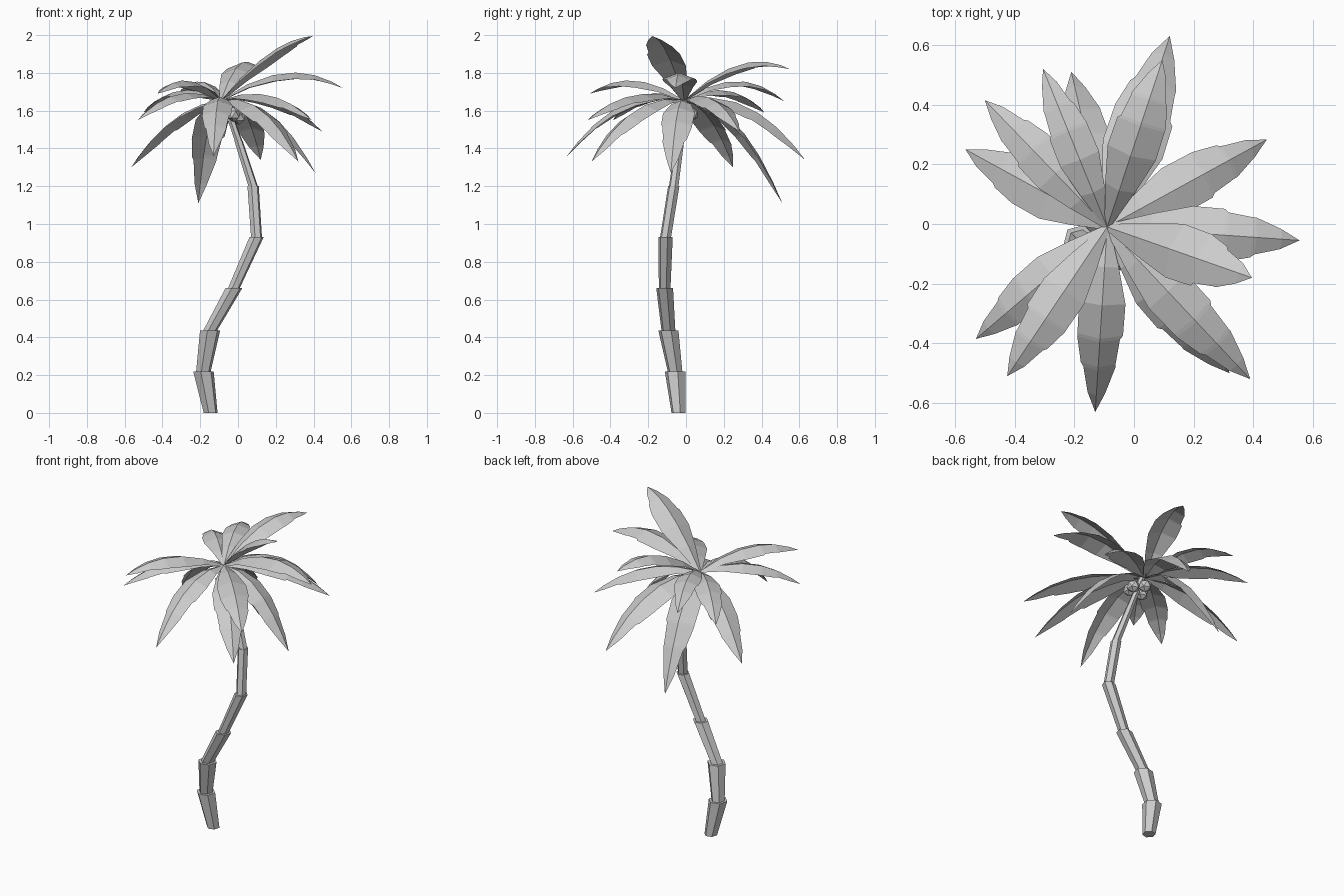
import bpy, bmesh, math
from mathutils import Vector

if "Cube" in bpy.data.objects:
    bpy.data.objects.remove(bpy.data.objects["Cube"])


def make_object(name, verts, faces):
    mesh = bpy.data.meshes.new(name)
    mesh.from_pydata(verts, [], faces)
    mesh.update()
    bm = bmesh.new()
    bm.from_mesh(mesh)
    bmesh.ops.recalc_face_normals(bm, faces=bm.faces)
    bm.to_mesh(mesh)
    bm.free()
    obj = bpy.data.objects.new(name, mesh)
    bpy.context.collection.objects.link(obj)
    return obj


# Trunk: stacked six-sided segments, each flaring at its top
joints = [(-.145, -.04, 0), (-.183, -.058, .22), (-.148, -.093, .435),
          (-.022, -.113, .66), (.098, -.108, .93), (.08, -.065, 1.2),
          (.003, -.032, 1.44), (-.07, -.015, 1.65)]
base_radius = [.038, .04, .038, .032, .03, .026, .021]
top_radius = [.056, .055, .046, .039, .031, .023, .019]
SIDES = 6
for i in range(len(joints) - 1):
    a, b = Vector(joints[i]), Vector(joints[i + 1])
    verts = []
    for c, r in ((a, base_radius[i]), (b, top_radius[i])):
        for k in range(SIDES):
            t = math.tau * (k + .25) / SIDES
            verts.append(c + Vector((r * math.cos(t), r * math.sin(t), 0)))
    faces = [(k, (k + 1) % SIDES, SIDES + (k + 1) % SIDES, SIDES + k) for k in range(SIDES)]
    faces += [tuple(range(SIDES)), tuple(range(SIDES, 2 * SIDES))]
    make_object(f"trunk_segment_{i + 1}", verts, faces)

# Fronds: roof-shaped leaves arching from the crown (tip x, y, z, arch height, half width)
fronds = [
    (.12, .63, 1.34, 1.74, .105), (.095, .55, 1.82, 1.95, .085),
    (.445, .283, 1.49, 1.745, .085), (.555, -.055, 1.72, 1.91, .09),
    (.395, -.18, 1.995, 1.98, .095), (.39, -.52, 1.55, 1.76, .085),
    (.32, -.50, 1.33, 1.71, .09), (-.13, -.63, 1.36, 1.75, .078),
    (-.425, -.51, 1.69, 1.845, .08), (-.53, -.385, 1.55, 1.77, .075),
    (-.565, .25, 1.30, 1.63, .085), (-.50, .415, 1.59, 1.79, .075),
    (.41, -.08, 1.27, 1.70, .085), (-.305, .52, 1.65, 1.86, .07),
    (-.21, .51, 1.11, 1.68, .09)]
# Stations along the leaf: position, left width, right width (with small torn notches)
stations = [(0, .12, .12), (.2, .62, .62), (.4, 1, 1), (.58, .98, .98), (.6, .98, .86),
            (.74, .76, .74), (.76, .64, .74), (.9, .38, .38)]
for i, (x, y, z, arch, width) in enumerate(fronds):
    root = Vector((-.09, -.01, 1.655))
    tip = Vector((x, y, z))
    ctrl = root.lerp(tip, .55)
    ctrl.z = arch
    side = Vector((-(y - root.y), x - root.x, 0)).normalized()
    verts = []
    for t, wl, wr in stations:
        p = root * (1 - t) ** 2 + ctrl * 2 * t * (1 - t) + tip * t * t
        tangent = ((ctrl - root) * (1 - t) + (tip - ctrl) * t).normalized()
        up = tangent.cross(side).normalized()
        if i % 2:
            wl, wr = wr, wl
        verts += [p + side * width * wl - up * width * wl * .38, p,
                  p - side * width * wr - up * width * wr * .38]
    verts.append(tip)
    faces = []
    for s in range(len(stations) - 1):
        a = 3 * s
        faces += [(a, a + 1, a + 4, a + 3), (a + 1, a + 2, a + 5, a + 4)]
    a, end = 3 * (len(stations) - 1), len(verts) - 1
    faces += [(a, a + 1, end), (a + 1, a + 2, end)]
    make_object(f"frond_{i + 1}", verts, faces)

# Coconuts clustered under the crown
for i in range(4):
    t = math.tau * i / 4 + .4
    bpy.ops.mesh.primitive_ico_sphere_add(
        subdivisions=1, radius=.04,
        location=(-.042 + .05 * math.cos(t), -.02 + .05 * math.sin(t), 1.565 + .015 * (i % 2)))
    bpy.context.object.name = f"coconut_{i + 1}"
